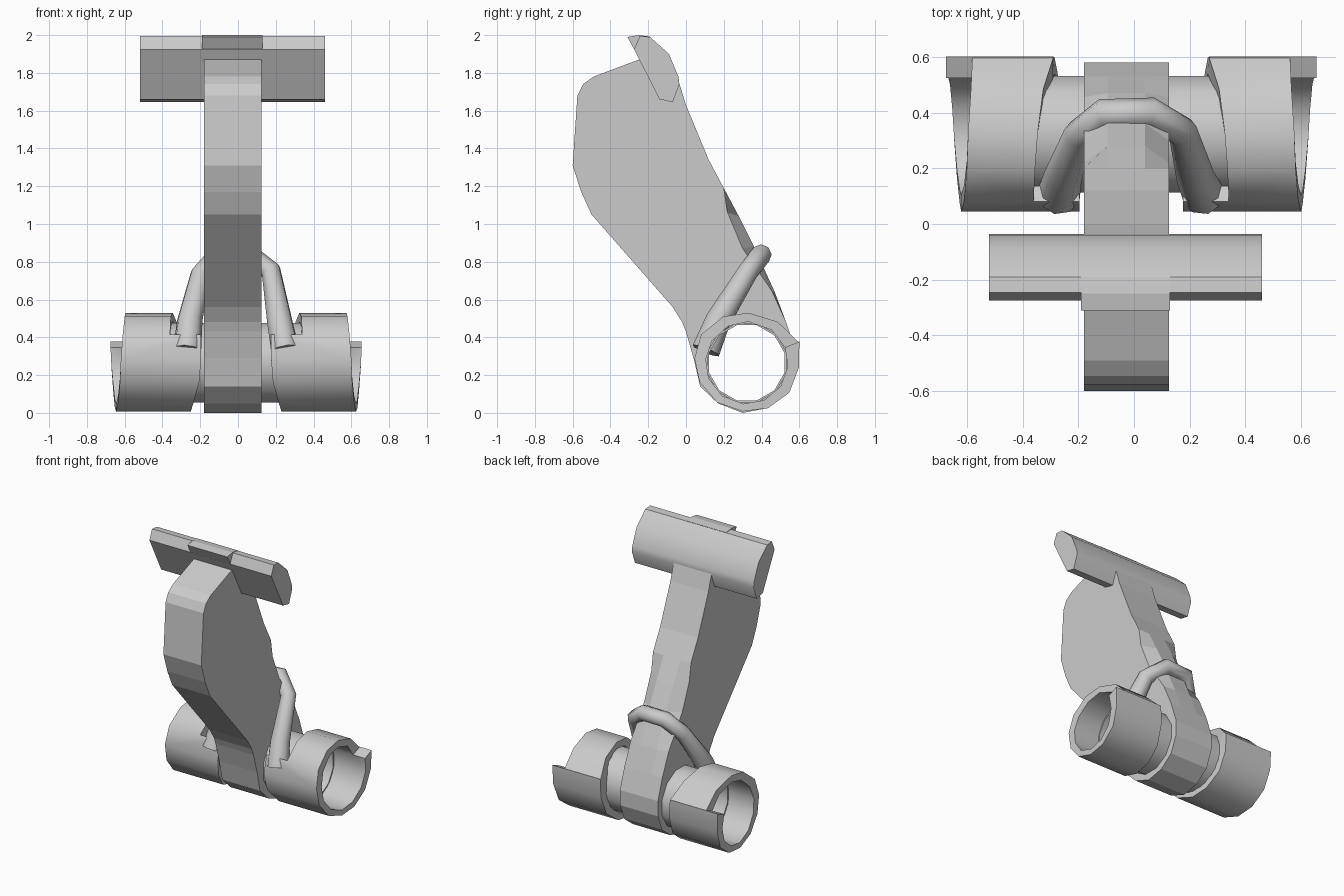
import bpy, bmesh
from math import cos, sin, radians

if "Cube" in bpy.data.objects:
    bpy.data.objects.remove(bpy.data.objects["Cube"])

CY, CZ = 0.322, 0.265   # pivot axis, parallel to x
MID = -0.01             # mirror plane of the spring


def finish(name, bm, smooth=None):
    bmesh.ops.remove_doubles(bm, verts=bm.verts, dist=1e-4)
    bmesh.ops.dissolve_degenerate(bm, edges=bm.edges, dist=1e-4)
    bmesh.ops.recalc_face_normals(bm, faces=bm.faces)
    me = bpy.data.meshes.new(name)
    bm.to_mesh(me)
    bm.free()
    ob = bpy.data.objects.new(name, me)
    bpy.context.collection.objects.link(ob)
    select(ob)
    if smooth:
        bpy.ops.object.shade_smooth_by_angle(angle=radians(smooth))
    return ob


def select(ob):
    bpy.ops.object.select_all(action='DESELECT')
    ob.select_set(True)
    bpy.context.view_layer.objects.active = ob


def loft(loops, closed=False):
    """Join equal-length loops of 3D points; cap the ends or close the ring."""
    bm = bmesh.new()
    rows = [[bm.verts.new(p) for p in lp] for lp in loops]
    n = len(rows[0])
    pairs = list(zip(rows, rows[1:]))
    if closed:
        pairs.append((rows[-1], rows[0]))
    else:
        bm.faces.new(rows[0])
        bm.faces.new(rows[-1])
    for a, b in pairs:
        for i in range(n):
            j = (i + 1) % n
            bm.faces.new((a[i], a[j], b[j], b[i]))
    return bm


def prism(name, profile, x0, x1, smooth=None):
    return finish(name, loft([[(x, y, z) for y, z in profile] for x in (x0, x1)]), smooth)


def circle(r, n=12):
    return [(CY + r * cos(radians(i * 360 / n + 15)), CZ + r * sin(radians(i * 360 / n + 15)))
            for i in range(n)]


# Arm: flat plate whose back edges are chamfered above the pivot
front = [(0.55, 0.42), (0.58, 0.33), (0.58, 0.22), (0.53, 0.10), (0.43, 0.025), (0.30, 0),
         (0.17, 0.05), (0.075, 0.14), (0.04, 0.29), (0, 0.43), (-0.02, 0.48), (-0.07, 0.56),
         (-0.50, 1.05), (-0.555, 1.17), (-0.60, 1.31), (-0.575, 1.68), (-0.545, 1.74),
         (-0.49, 1.78), (-0.25, 1.87), (-0.10, 1.83), (-0.04, 1.76), (0, 1.63), (0.12, 1.34),
         (0.20, 1.19)]
ridge = [(0.28, 1.04), (0.36, 0.88), (0.47, 0.64), (0.53, 0.48)]
recess = [(0.22, 1.06), (0.30, 0.87), (0.455, 0.645), (0.53, 0.48)]
arm = finish("arm", loft([[(x, y, z) for y, z in front + back] for x, back in
                          ((-0.18, recess), (-0.095, ridge), (0.04, ridge), (0.125, recess))]))
cutter = prism("pivot_cutter", circle(0.208), -0.5, 0.5)
cutter.hide_render = True
select(arm)
mod = arm.modifiers.new("pivot_hole", 'BOOLEAN')
mod.operation, mod.solver, mod.object = 'DIFFERENCE', 'EXACT', cutter
bpy.ops.object.modifier_apply(modifier=mod.name)
bpy.data.objects.remove(cutter)

# Thumb bar across the top, with a small lip in the middle
prism("thumb_bar", [(-0.275, 1.925), (-0.245, 1.995), (-0.19, 1.99), (-0.09, 1.90), (-0.04, 1.78),
                    (-0.035, 1.74), (-0.07, 1.645), (-0.14, 1.66)], -0.52, 0.46, 35)
prism("thumb_bar_lip", [(-0.31, 1.99), (-0.25, 2.0), (-0.19, 1.992), (-0.20, 1.92), (-0.272, 1.92)],
      -0.19, 0.13)

# Thin hollow sleeve on the pivot
outer, inner = circle(0.217), circle(0.206)
finish("pivot_sleeve", loft([[(x, y, z) for y, z in ring] for x, ring in
                             ((-0.42, outer), (0.40, outer), (0.40, inner), (-0.42, inner))],
                            closed=True), 35)


# Spring coils: one wide band per side, stepped where the wire starts and ends
def coil(name, side):
    # angle, outer edge x, inner edge x, outer radius
    stations = [(22, .665, .28, .30), (-5, .66, .275, .277), (-35, .65, .265, .275),
                (-65, .642, .25, .265), (-95, .635, .24, .258), (-127, .625, .225, .262),
                (-158, .615, .195, .27), (-185, .61, .185, .278), (-212, .60, .185, .285),
                (-212, .60, .35, .285), (-243, .59, .345, .275), (-272, .585, .335, .265),
                (-307, .575, .315, .272), (-338, .57, .28, .295)]
    loops = []
    for a, xo, xi, ro in stations:
        c, s = cos(radians(a)), sin(radians(a))
        loops.append([(MID + side * x, CY + r * c, CZ + r * s)
                      for x, r in ((xi, ro), (xo, ro), (xo, .218), (xi, .218))])
    finish(name, loft(loops, closed=True), 40)


coil("spring_coil_left", -1)
coil("spring_coil_right", 1)

# Spring wire looping from coil to coil behind the arm
path = [(-0.27, 0.105, 0.33), (-0.255, 0.17, 0.49), (-0.20, 0.32, 0.73), (-0.11, 0.395, 0.835),
        (0.06, 0.40, 0.84), (0.175, 0.33, 0.75), (0.22, 0.17, 0.49), (0.25, 0.105, 0.33)]
radii = [1.4, 1.25, 1, 1, 1, 1, 1.25, 1.4]
cu = bpy.data.curves.new("spring_loop", 'CURVE')
cu.dimensions = '3D'
cu.bevel_depth = 0.055
cu.bevel_resolution = 2
cu.use_fill_caps = True
sp = cu.splines.new('POLY')
sp.points.add(len(path) - 1)
for pt, co, r in zip(sp.points, path, radii):
    pt.co = (*co, 1)
    pt.radius = r
loop = bpy.data.objects.new("spring_loop", cu)
bpy.context.collection.objects.link(loop)
select(loop)
bpy.ops.object.convert(target='MESH')
bpy.ops.object.shade_smooth_by_angle(angle=radians(50))
